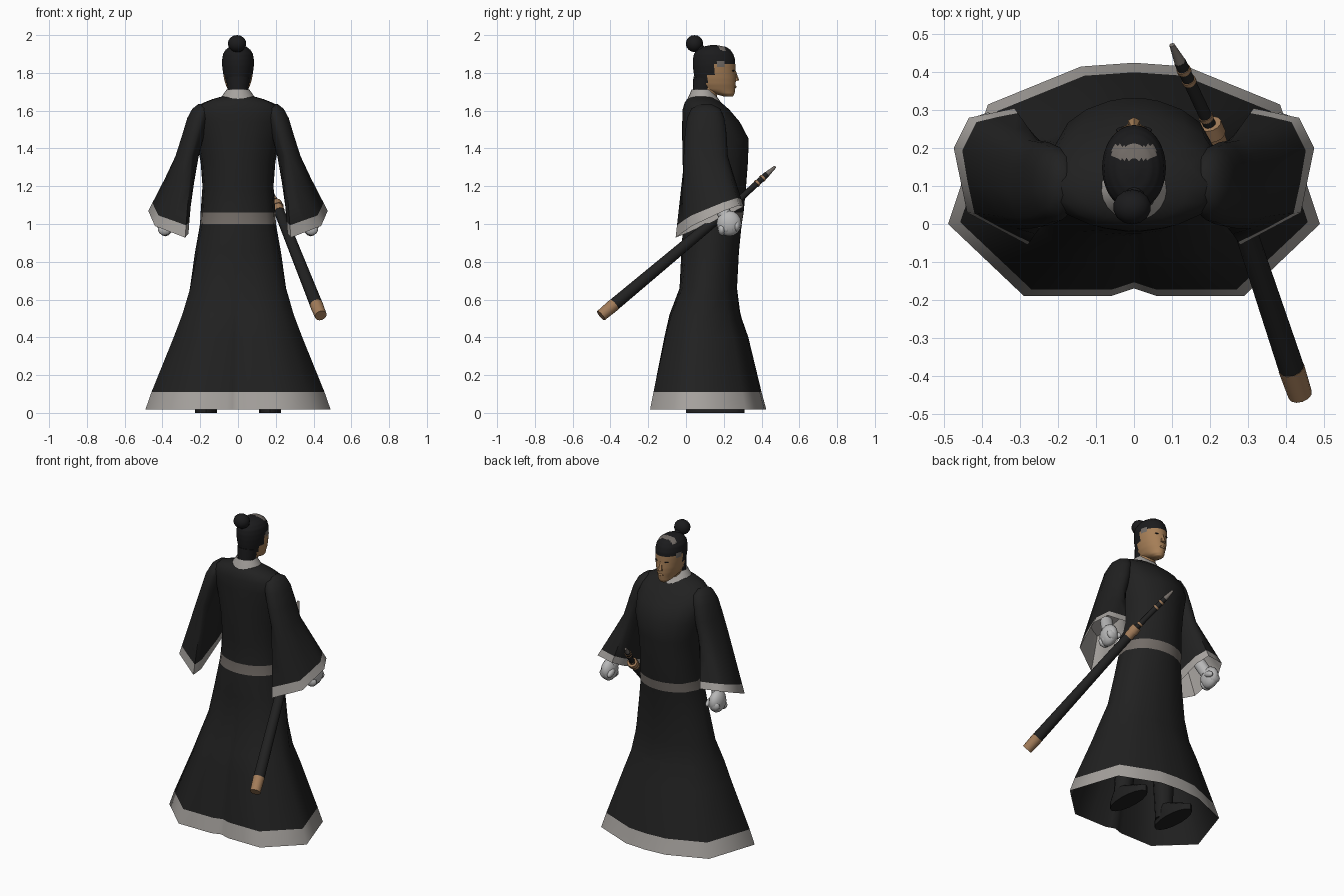
import bpy, bmesh, math
from mathutils import Vector

cube = bpy.data.objects.get("Cube")
if cube:
    bpy.data.objects.remove(cube)


def material(name, r, g, b):
    m = bpy.data.materials.new(name)
    m.use_nodes = True
    m.diffuse_color = (r, g, b, 1)
    m.node_tree.nodes["Principled BSDF"].inputs["Base Color"].default_value = (r, g, b, 1)
    return m


CLOTH = material("black cloth", .015, .015, .015)
HAIR = material("black hair", .011, .011, .012)
TRIM = material("grey trim", .38, .36, .34)
SASH = material("dull sash", .17, .15, .135)
SKIN = material("tan skin", .38, .21, .095)
GLOVE = material("pale grey hand", .48, .48, .48)
BRONZE = material("bronze fittings", .36, .2, .1)


def finish(ob, angle=40):
    bpy.ops.object.select_all(action="DESELECT")
    ob.select_set(True)
    bpy.context.view_layer.objects.active = ob
    bpy.ops.object.shade_smooth_by_angle(angle=math.radians(angle))
    return ob


def loft(name, rings, mats, rule=None, cap_start=False, cap_end=False, angle=40):
    """Skin a list of closed rings; rule(face centre, band) picks the material slot."""
    bm = bmesh.new()
    rows = [[bm.verts.new(p) for p in r] for r in rings]
    n = len(rows[0])
    for k in range(len(rows) - 1):
        for i in range(n):
            j = (i + 1) % n
            f = bm.faces.new((rows[k][i], rows[k][j], rows[k + 1][j], rows[k + 1][i]))
            if rule:
                f.material_index = rule(f.calc_center_median(), k)
    for row, wanted in ((rows[0], cap_start), (rows[-1], cap_end)):
        if wanted:
            f = bm.faces.new(row)
            if rule:
                f.material_index = rule(f.calc_center_median(), 0 if row is rows[0] else len(rows) - 2)
    bmesh.ops.recalc_face_normals(bm, faces=bm.faces)
    me = bpy.data.meshes.new(name)
    bm.to_mesh(me)
    bm.free()
    for m in mats:
        me.materials.append(m)
    ob = bpy.data.objects.new(name, me)
    bpy.context.collection.objects.link(ob)
    return finish(ob, angle)


def ellipse(z, hw, yb, yf, n=24, cx=0):
    return [Vector((cx + hw * math.cos(a), (yb + yf) / 2 + (yf - yb) / 2 * math.sin(a), z))
            for a in (math.tau * i / n for i in range(n))]


def with_midpoints(pts):
    out = []
    for a, b in zip(pts, pts[1:] + pts[:1]):
        out += [a, (a + b) / 2]
    return out


def ball(name, loc, scale, mat, rot=(0, 0, 0), seg=14):
    bpy.ops.mesh.primitive_uv_sphere_add(segments=seg, ring_count=8, radius=1, location=loc, rotation=rot)
    ob = bpy.context.object
    ob.name, ob.scale = name, scale
    ob.data.materials.append(mat)
    return finish(ob, 60)


def rod(name, a, b, r1, r2, mat, seg=12):
    a, b = Vector(a), Vector(b)
    bpy.ops.mesh.primitive_cone_add(vertices=seg, radius1=r1, radius2=r2, depth=(b - a).length,
                                    location=(a + b) / 2)
    ob = bpy.context.object
    ob.name = name
    ob.rotation_euler = (b - a).to_track_quat("Z", "Y").to_euler()
    ob.data.materials.append(mat)
    return finish(ob)


# Robe: faceted hem outline that blends into ellipses towards the waist
half = [(.49, 0), (.385, .315), (.14, .415)]
low = [(.29, -.19), (.06, -.19)]
hem = [Vector(p) for p in half + [(0, .425)] + [(-x, y) for x, y in half[::-1]]
       + [(-x, y) for x, y in low] + [(0, -.17)] + low[::-1]]
hem = with_midpoints(hem)
hem_mid = Vector((0, .1175))


def robe_ring(z, hw, yb, yf, blend=0):
    pts = []
    for p in hem:
        d = p - hem_mid
        d.x, d.y = d.x / .49, d.y / .3075
        d = (d.normalized()).lerp(d, blend)
        pts.append(Vector((d.x * hw, (yb + yf) / 2 + d.y * (yf - yb) / 2, z)))
    return pts


robe = [(.018, .49, -.19, .425, 1), (.11, .458, -.172, .4, 1), (.4, .345, -.115, .33, .8),
        (.52, .303, -.088, .288, .6), (.66, .265, -.035, .27, .3), (.85, .23, -.025, .28),
        (1.0, .203, -.015, .295), (1.06, .2, -.005, .305), (1.2, .19, -.012, .318),
        (1.33, .2, -.018, .328), (1.45, .225, -.02, .332), (1.54, .24, -.02, .285),
        (1.605, .232, -.018, .23), (1.64, .19, -.008, .19), (1.66, .14, .005, .165), (1.68, .07, .03, .14)]
loft("robe", [robe_ring(*r) for r in robe], [CLOTH, TRIM, SASH],
     lambda c, k: {0: 1, 6: 2}.get(k, 0), cap_end=True, angle=75)
loft("robe_lining", [robe_ring(.018, .487, -.187, .422, 1), robe_ring(.11, .45, -.165, .392, 1),
                     robe_ring(.4, .335, -.105, .32, .8), robe_ring(.66, .25, -.02, .255, .3)],
     [CLOTH], angle=75)

# Collar, neck and nape hair
loft("collar", [ellipse(1.638, .105, -.002, .19, 20), ellipse(1.672, .088, .012, .165, 20),
                ellipse(1.712, .06, .03, .145, 20)], [TRIM])
rod("neck", (0, .1, 1.62), (0, .13, 1.76), .052, .05, SKIN, 16)
rod("nape_hair", (0, .084, 1.685), (0, .1, 1.77), .05, .062, HAIR, 16)

# Sleeves: elbow ellipse widening to a slanted polygonal cuff
cuff = with_midpoints([Vector((x, y, 1.02 + .44 * (y - .13) + .15 * (x - .35))) for x, y in
                       [(.475, .2), (.435, .28), (.315, .305), (.28, .24),
                        (.27, .1), (.262, 0), (.28, -.055), (.44, .03)]])
cuff_mid = sum(cuff, Vector()) / len(cuff)
angles = [math.atan2(p.y - cuff_mid.y, p.x - cuff_mid.x) for p in cuff]


def arm_ring(z, cx, rx, ry):
    return [Vector((cx + rx * math.cos(a), .105 + ry * math.sin(a), z)) for a in angles]


elbow = arm_ring(1.36, .267, .065, .118)


def sleeve_ring(t, inset=0):
    ring = [a.lerp(b, t) for a, b in zip(elbow, cuff)]
    mid = sum(ring, Vector()) / len(ring)
    return [p.lerp(mid, inset) for p in ring]


for side, s in (("left", 1), ("right", -1)):
    def flip(rings):
        return [[Vector((p.x * s, p.y, p.z)) for p in r] for r in rings]

    upper = [arm_ring(*r) for r in [(1.635, .19, .02, .03), (1.61, .195, .048, .078),
                                    (1.56, .21, .06, .1), (1.47, .235, .062, .112)]]
    lower = [sleeve_ring(t) for t in (0, .4, .85, 1)]
    loft(side + "_sleeve", flip(upper + lower), [CLOTH, TRIM],
         lambda c, k: int(k == 6), cap_start=True, angle=60)
    loft(side + "_sleeve_lining", flip([sleeve_ring(1, .01), sleeve_ring(.8, .06), sleeve_ring(.5, .1)]),
         [TRIM], cap_end=True)

    # Fist with curled fingers and thumb
    rod(side + "_wrist", (s * .345, .16, 1.14), (s * .378, .215, 1.03), .037, .037, GLOVE)
    ball(side + "_palm", (s * .385, .228, 1.003), (.044, .066, .068), GLOVE)
    for i in range(4):
        ball(f"{side}_finger_{i + 1}", (s * .388, .19 + i * .026, .972 + i * .006),
             (.038, .022, .033), GLOVE, seg=10)
    ball(side + "_thumb", (s * .35, .262, 1.0), (.017, .036, .02), GLOVE, (-.4, 0, 0), 10)

    # Leg and shoe beneath the robe
    rod(side + "_leg", (s * .16, .08, .03), (s * .13, .11, .45), .05, .07, CLOTH)
    loft(side + "_shoe", [ellipse(0, .058, 0, .31, 16, s * .17), ellipse(.04, .058, 0, .31, 16, s * .17),
                          ellipse(.1, .045, .02, .17, 16, s * .16)], [CLOTH], cap_start=True, cap_end=True)
    ball(side + "_eye", (s * .035, .25, 1.812), (.013, .006, .004), HAIR, (0, 0, -s * .3), 10)

# Head: hair and face split by position on finely divided rings
head = [(1.675, .022, .2, .248), (1.69, .04, .15, .257), (1.71, .053, .075, .26),
        (1.74, .066, .055, .263), (1.77, .074, .046, .264), (1.805, .08, .04, .262),
        (1.84, .084, .036, .261), (1.87, .084, .036, .26), (1.9, .079, .042, .25),
        (1.922, .066, .058, .235), (1.938, .046, .085, .212), (1.947, .01, .13, .16)]
head_rings = [ellipse(*(u + (v - u) * t for u, v in zip(a, b)), n=48)
              for a, b in zip(head, head[1:]) for t in (0, .25, .5, .75)] + [ellipse(*head[-1], n=48)]


def head_colour(c, k):
    if c.z > 1.915:
        return 2 if .168 + 3 * c.x ** 2 < c.y < .207 and abs(c.x) < .058 else 0
    if 1.835 < c.z < 1.862 and .17 < c.y < .2:
        return 2
    return int(c.z < 1.85 and c.y > (.152 if c.z > 1.79 else .112))


loft("head", head_rings, [HAIR, SKIN, SASH], head_colour, True, True, 60)
rod("nose", (0, .264, 1.757), (0, .252, 1.825), .018, .006, SKIN, 6)
ball("lips", (0, .26, 1.727), (.02, .007, .007), SKIN, seg=10)
ball("topknot", (-.005, .045, 1.955), (.05, .046, .045), HAIR)
rod("topknot_tie", (0, .085, 1.91), (0, .06, 1.94), .03, .026, HAIR)

# Sheathed sword hanging at the left hip
end, guard, tip = Vector((.438, -.45, .515)), Vector((.205, .25, 1.1)), Vector((.1, .472, 1.303))


def sword_part(name, a, b, t0, t1, r0, r1, mat):
    return rod(name, a.lerp(b, t0), a.lerp(b, t1), r0, r1, mat)


sword_part("scabbard", end, guard, .09, .97, .034, .027, CLOTH)
sword_part("scabbard_tip", end, guard, 0, .1, .032, .035, BRONZE)
sword_part("scabbard_mouth", end, guard, .94, .98, .029, .029, BRONZE)
sword_part("guard", end, guard, .98, 1.02, .033, .03, BRONZE)
sword_part("grip", guard, tip, 0, .8, .017, .016, CLOTH)
for i, t in enumerate((.12, .55, .68)):
    sword_part(f"grip_ring_{i + 1}", guard, tip, t, t + .035, .019, .019, BRONZE)
sword_part("pommel", guard, tip, .78, 1, .016, .007, SASH)
